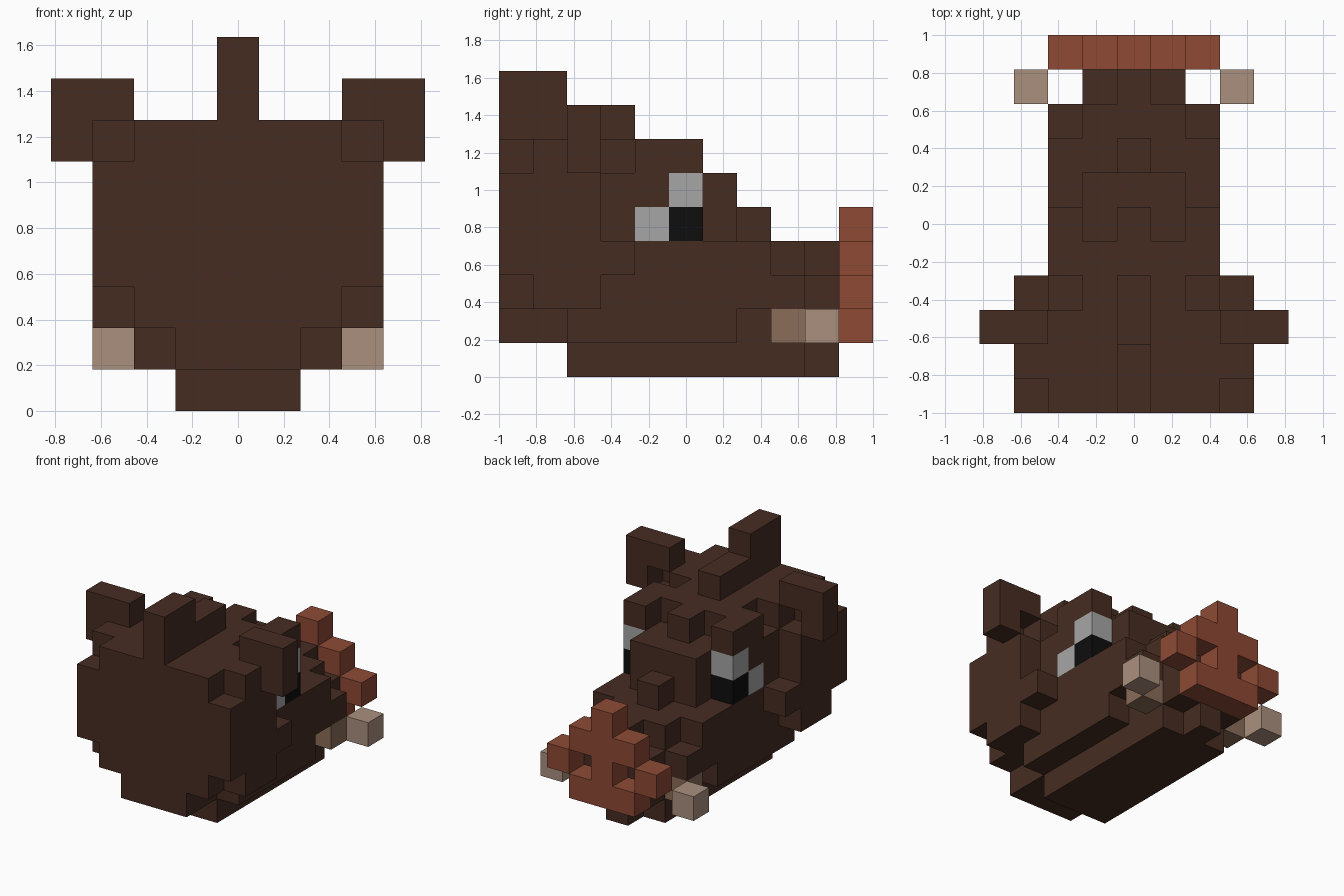
import bpy, bmesh
from mathutils import Vector

if "Cube" in bpy.data.objects:
    bpy.data.objects.remove(bpy.data.objects["Cube"], do_unlink=True)

S = 2 / 11  # edge length of one block


def srgb(hex_code):
    out = []
    for i in (0, 2, 4):
        c = int(hex_code[i:i + 2], 16) / 255
        out.append(c / 12.92 if c <= 0.04045 else ((c + 0.055) / 1.055) ** 2.4)
    return (*out, 1.0)


def material(name, hex_code):
    m = bpy.data.materials.new(name)
    m.use_nodes = True
    m.diffuse_color = srgb(hex_code)
    bsdf = m.node_tree.nodes["Principled BSDF"]
    bsdf.inputs["Base Color"].default_value = srgb(hex_code)
    bsdf.inputs["Roughness"].default_value = 0.9
    return m


def blocks(*boxes):
    """Mirrored block cells from (x first, x last, y first, y last, z first, z last)."""
    cells = set()
    for x0, x1, y0, y1, z0, z1 in boxes:
        for x in range(x0, x1 + 1):
            for y in range(y0, y1 + 1):
                for z in range(z0, z1 + 1):
                    cells |= {(x, y, z), (-x, y, z)}
    return cells


# Head, layer by layer from the jaw up
head = blocks(
    (0, 1, 2, 8, 0, 0), (0, 0, 9, 9, 0, 0),                        # jaw
    (0, 1, 0, 9, 1, 1), (0, 2, 2, 6, 1, 1),                        # lower cheeks
    (0, 2, 0, 8, 2, 2), (0, 3, 1, 2, 2, 2), (0, 1, 9, 9, 2, 2),    # snout sides
    (0, 3, 0, 3, 3, 3), (0, 2, 4, 7, 3, 3), (0, 1, 8, 8, 3, 3),    # snout top
    (0, 0, 9, 9, 3, 3),
    (0, 3, 0, 2, 4, 5), (0, 2, 3, 5, 4, 5), (0, 1, 6, 6, 4, 5),    # face
    (0, 0, 7, 7, 4, 4),
    (0, 2, 0, 2, 6, 6), (3, 3, 1, 1, 6, 6), (0, 1, 3, 3, 6, 6),    # forehead
    (0, 2, 4, 4, 6, 6), (0, 0, 5, 5, 6, 6), (2, 2, 5, 5, 6, 6),    # brows
)
crest = blocks((0, 0, 0, 1, 7, 8), (0, 0, 2, 3, 7, 7))
ears = blocks((3, 4, 2, 2, 7, 7), (4, 4, 2, 2, 6, 6))
eye_whites = blocks((2, 2, 5, 5, 5, 5), (2, 2, 4, 4, 4, 4))
pupils = blocks((2, 2, 5, 5, 4, 4))
nose = blocks((0, 0, 10, 10, 1, 4), (0, 1, 10, 10, 3, 3),
              (2, 2, 10, 10, 2, 2), (0, 1, 10, 10, 1, 1))
tusk_roots = blocks((2, 2, 8, 8, 1, 1))
tusk_tips = blocks((3, 3, 9, 9, 1, 1))
head -= eye_whites | pupils

brown = material("dark brown fur", "462C22")
parts = [
    ("head", head, brown),
    ("crest", crest, brown),
    ("ears", ears, brown),
    ("eye_whites", eye_whites, material("eye grey white", "A6A6A6")),
    ("pupils", pupils, material("pupil black", "0E0E0E")),
    ("nose", nose, material("nose red brown", "8E4A35")),
    ("tusk_roots", tusk_roots, material("tusk dark tan", "8A6D58")),
    ("tusk_tips", tusk_tips, material("tusk light tan", "AA907E")),
]
solid = set().union(*(cells for _, cells, _ in parts))


def build(name, cells, mat):
    """Skin the outside of a group of blocks."""
    bm = bmesh.new()
    verts = {}
    for cell in sorted(cells):
        c = Vector(cell)
        for axis in range(3):
            for sign in (-1, 1):
                n = Vector((0, 0, 0))
                n[axis] = sign
                if tuple(int(v) for v in c + n) in solid:
                    continue
                u = Vector((0, 0, 0))
                u[(axis + 1) % 3] = 1
                w = n.cross(u)
                corners = []
                for a, b in ((-1, -1), (1, -1), (1, 1), (-1, 1)):
                    p = c + (n + a * u + b * w) / 2
                    key = tuple(round(2 * v) for v in p)
                    if key not in verts:
                        verts[key] = bm.verts.new((p.x * S, (p.y - 5) * S, (p.z + 0.5) * S))
                    corners.append(verts[key])
                bm.faces.new(corners)
    mesh = bpy.data.meshes.new(name)
    bm.to_mesh(mesh)
    bm.free()
    mesh.materials.append(mat)
    obj = bpy.data.objects.new(name, mesh)
    bpy.context.collection.objects.link(obj)


for part in parts:
    build(*part)
